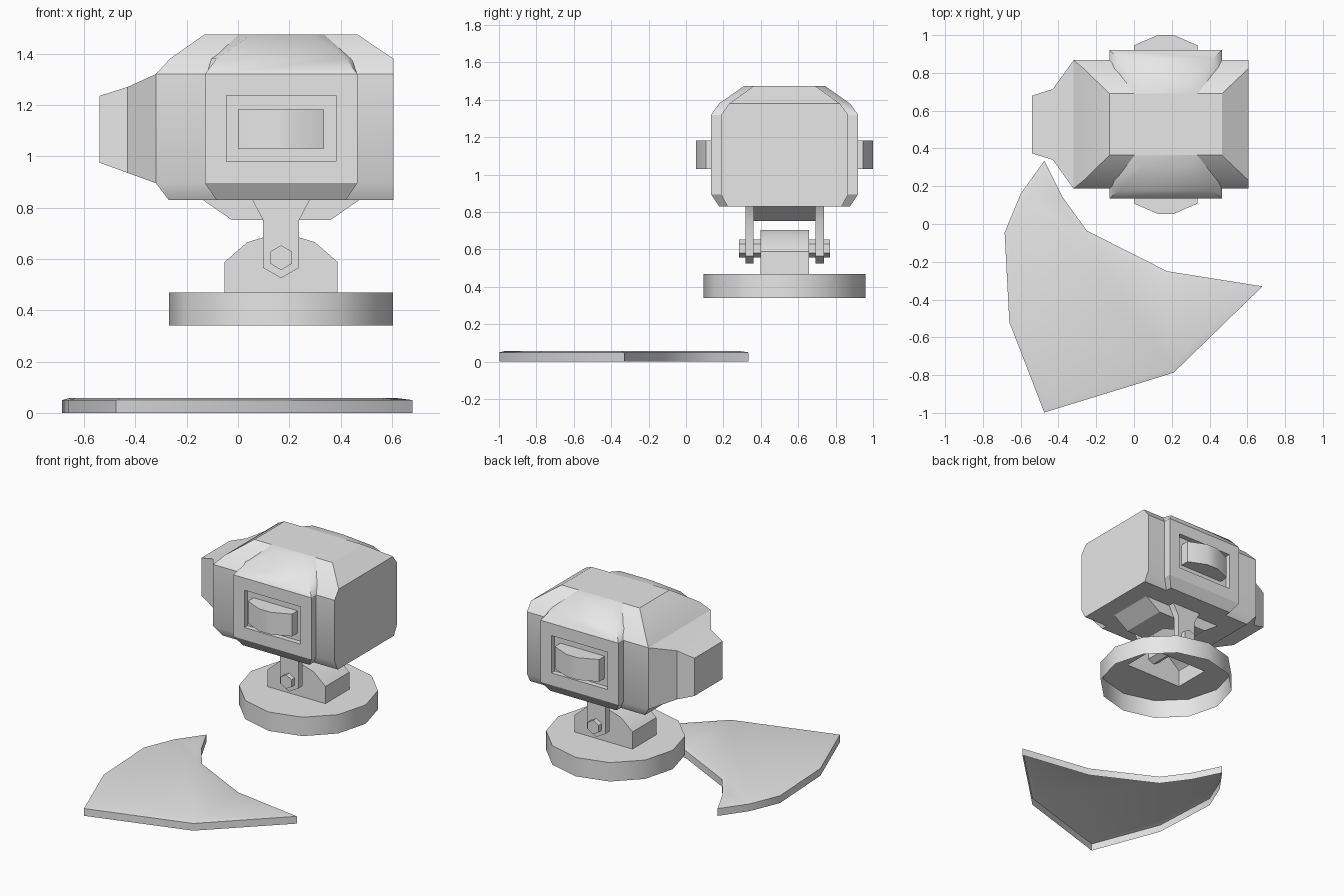
import bpy, bmesh, math

if "Cube" in bpy.data.objects:
    bpy.data.objects.remove(bpy.data.objects["Cube"])

CX, CY = 0.168, 0.527          # centre of the device above the plate

grey = bpy.data.materials.new("light grey")
grey.diffuse_color = (0.8, 0.8, 0.8, 1)
grey.use_nodes = True
grey.node_tree.nodes["Principled BSDF"].inputs["Base Color"].default_value = grey.diffuse_color


def finish(name, bm, open_bottom=False):
    """Turn a bmesh into a shaded object, optionally with an open underside."""
    bmesh.ops.recalc_face_normals(bm, faces=bm.faces[:])
    if open_bottom:
        low = min(v.co.z for v in bm.verts)
        under = [f for f in bm.faces if all(v.co.z < low + 1e-5 for v in f.verts)]
        bmesh.ops.delete(bm, geom=under, context='FACES')
    me = bpy.data.meshes.new(name)
    bm.to_mesh(me)
    bm.free()
    me.materials.append(grey)
    me.polygons.foreach_set("use_smooth", [True] * len(me.polygons))
    me.set_sharp_from_angle(angle=math.radians(33))
    ob = bpy.data.objects.new(name, me)
    bpy.context.collection.objects.link(ob)
    return ob


def loft(bm, rings, caps=True):
    """Skin closed rings of points; return the vertex rings."""
    vs = [[bm.verts.new(p) for p in r] for r in rings]
    n = len(vs[0])
    for a, b in zip(vs, vs[1:]):
        for i in range(n):
            j = (i + 1) % n
            bm.faces.new((a[i], a[j], b[j], b[i]))
    if caps:
        bm.faces.new(vs[0][::-1])
        bm.faces.new(vs[-1])
    return vs


def prism_y(name, pts, y0, y1):
    """Extrude an x-z outline along y."""
    bm = bmesh.new()
    loft(bm, [[(x, y, z) for x, z in pts] for y in (y0, y1)])
    return finish(name, bm)


def flip(y, side):
    return CY + side * (y - CY)


# Body: stacked rectangles (z, x min, x max, half depth)
bm = bmesh.new()
levels = [(.83, -.27, .605, .305), (.895, -.32, .605, .34), (1.32, -.32, .605, .34),
          (1.38, -.265, .605, .295), (1.475, -.13, .465, .163)]
loft(bm, [[(a, CY - h, z), (b, CY - h, z), (b, CY + h, z), (a, CY + h, z)]
          for z, a, b, h in levels])
finish("body", bm)

# Snout: rectangles along x (x, half depth, z min, z max)
bm = bmesh.new()
loft(bm, [[(x, CY - h, a), (x, CY + h, a), (x, CY + h, b), (x, CY - h, b)]
          for x, h, a, b in [(-.54, .153, .975, 1.235), (-.43, .187, .935, 1.27),
                             (-.32, .34, .895, 1.32)]])
finish("snout", bm)

# Raised side panels with a recessed window, and the button inside
zs = (.83, .895, 1.32, 1.38, 1.475)
outer = [(.252, .35), (.297, .393), (.297, .393), (.252, .35), (.115, .215)]
inner = [(.252, .28), (.297, .32), (.297, .32), (.275, .285), (.168, .16)]
for side, label in ((1, "front"), (-1, "back")):
    bm = bmesh.new()
    rings = []
    for z, (wo, ho), (wi, hi) in zip(zs, outer, inner):
        rings.append([(CX - wo, CY - side * ho, z), (CX + wo, CY - side * ho, z),
                      (CX + wi, CY - side * hi, z), (CX - wi, CY - side * hi, z)])
    vs = loft(bm, rings)
    bmesh.ops.recalc_face_normals(bm, faces=bm.faces[:])
    wall = next(f for f in bm.faces if set(f.verts) == {*vs[1][:2], *vs[2][:2]})
    bmesh.ops.inset_individual(bm, faces=[wall], thickness=.084, use_even_offset=True)
    window = bmesh.ops.extrude_discrete_faces(bm, faces=[wall])["faces"][0]
    bmesh.ops.translate(bm, verts=window.verts[:], vec=(0, side * .035, 0))
    finish(label + "_panel", bm)

    bm = bmesh.new()
    prof = [(0, .2), (0, .108), (.125, .054), (.211, .054), (.336, .108), (.336, .2)]
    loft(bm, [[(x, flip(y, side), z) for x, y in prof] for z in (1.03, 1.183)])
    finish(label + "_button", bm)

# Mount under the body: tapered block and two hanging arms
prism_y("mount_block", [(-.14, .832), (-.025, .752), (.361, .752), (.476, .832)],
        CY - .165, CY + .165)
arm = [(.055, .832), (.098, .75), (.098, .565), (CX, .525),
       (.238, .565), (.238, .75), (.281, .832)]
for side, label in ((1, "front"), (-1, "back")):
    prism_y(label + "_arm", arm, flip(.317, side), flip(.362, side))

# Hexagonal pivot bolt
prism_y("pivot_bolt", [(CX + .048 * math.sin(i * math.pi / 3),
                        .605 + .048 * math.cos(i * math.pi / 3)) for i in range(6)],
        CY - .243, CY + .243)

# Round base with a hinge block growing out of its top, hollow below
bm = bmesh.new()
circle = [(CX + .436 * math.cos(i * math.pi / 6), CY + .434 * math.sin(i * math.pi / 6))
          for i in range(12)]
rim = loft(bm, [[(x, y, z) for x, y in circle] for z in (.34, .47)], caps=False)
bm.faces.new(rim[0])
hinge = [(-.052, .47), (.388, .47), (.388, .588), (.3, .665), (CX, .705),
         (.036, .665), (-.052, .588)]
f, b = [[bm.verts.new((x, y, z)) for x, z in hinge] for y in (CY - .13, CY + .13)]
bm.faces.new(f)
bm.faces.new(b[::-1])
for i in range(1, 7):
    j = (i + 1) % 7
    bm.faces.new((f[i], f[j], b[j], b[i]))
# Top of the disc: four n-gons from the hinge corners to the rim quadrants
corners = [b[1], b[0], f[0], f[1]]
for q in range(4):
    start = 1 + 3 * q
    arc = [rim[1][(start + k) % 12] for k in range(4)]
    c, d = corners[q], corners[(q + 1) % 4]
    bm.faces.new(arc + [d, c])
finish("base", bm, open_bottom=True)

# Loose curved plate on the ground, hollow below with a bevelled top
outline = [(-.475, .335), (-.6, .16), (-.685, -.045), (-.66, -.52), (-.475, -.998),
           (.21, -.787), (.68, -.33), (.175, -.25), (-.25, -.035), (-.38, .145)]
bm = bmesh.new()
vs = loft(bm, [[(x, y, z) for x, y in outline] for z in (0, .05)])
bmesh.ops.recalc_face_normals(bm, faces=bm.faces[:])
top = next(f for f in bm.faces if set(f.verts) == set(vs[1]))
bmesh.ops.inset_individual(bm, faces=[top], thickness=.03, depth=.008, use_even_offset=True)
finish("plate", bm, open_bottom=True)
